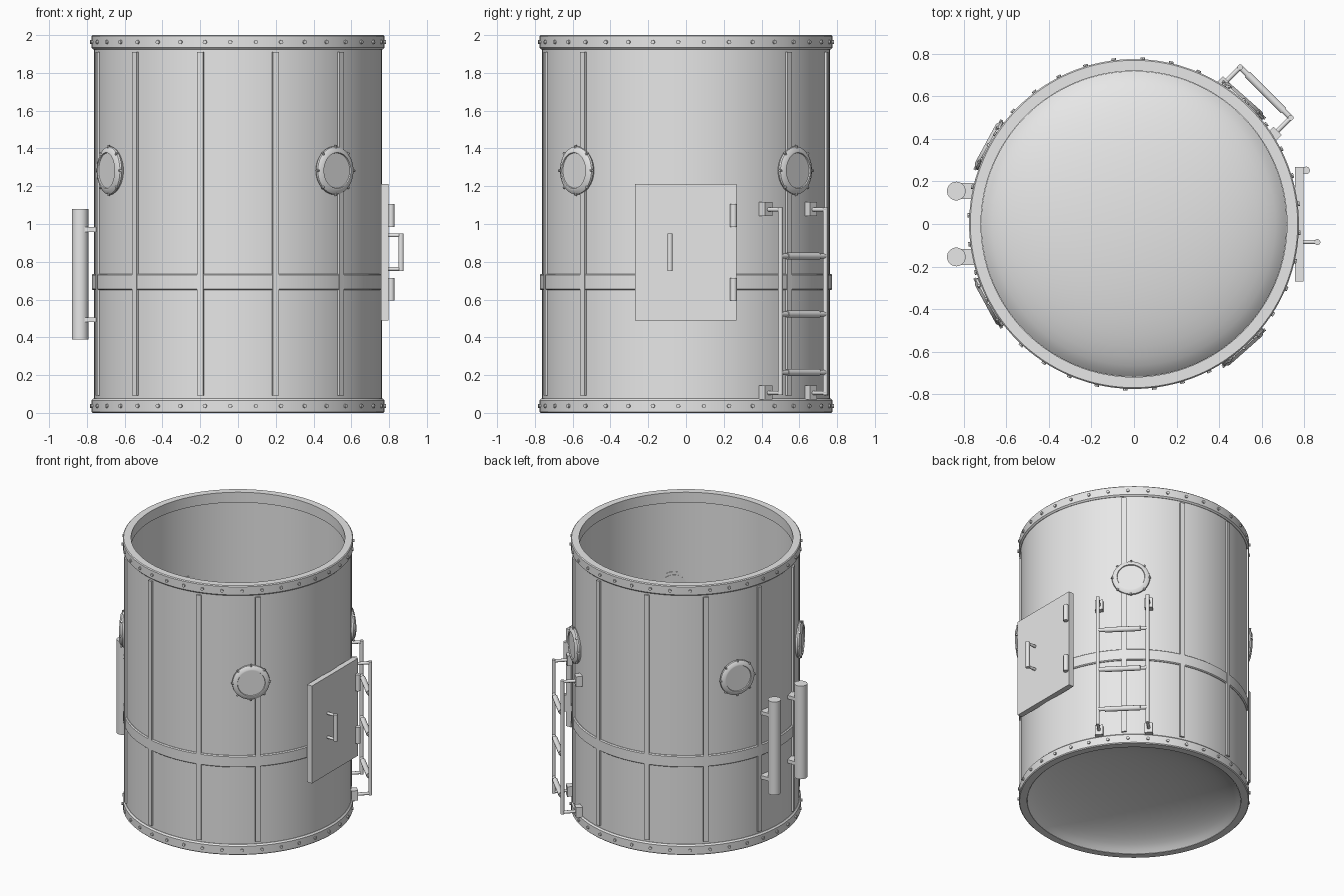
import bpy, bmesh, math
from mathutils import Matrix, Vector

old = bpy.data.objects.get("Cube")
if old:
    bpy.data.objects.remove(old, do_unlink=True)

steel = bpy.data.materials.new("light_grey_steel")
steel.use_nodes = True
GREY = (0.8, 0.8, 0.8, 1)
steel.diffuse_color = GREY
steel.node_tree.nodes["Principled BSDF"].inputs["Base Color"].default_value = GREY


def finish(name, bm):
    bmesh.ops.recalc_face_normals(bm, faces=bm.faces)
    me = bpy.data.meshes.new(name)
    bm.to_mesh(me)
    bm.free()
    me.materials.append(steel)
    ob = bpy.data.objects.new(name, me)
    bpy.context.collection.objects.link(ob)
    bpy.ops.object.select_all(action='DESELECT')
    ob.select_set(True)
    bpy.context.view_layer.objects.active = ob
    bpy.ops.object.shade_smooth_by_angle(angle=math.radians(35))
    return ob


def radial(deg):
    """Local frame on the wall: x outward, y along the wall, z up."""
    return Matrix.Rotation(math.radians(deg), 4, 'Z')


def lathe(bm, profile, segs=128, matrix=Matrix(), closed=True):
    """Revolve (radius, height) points around the local z axis."""
    pts = profile + profile[:1] if closed else profile
    new = bmesh.new()
    vs = [new.verts.new((r, 0, z)) for r, z in pts]
    es = [new.edges.new(p) for p in zip(vs, vs[1:])]
    bmesh.ops.spin(new, geom=vs + es, axis=(0, 0, 1), cent=(0, 0, 0),
                   angle=math.tau, steps=segs, use_duplicate=False)
    bmesh.ops.remove_doubles(new, verts=new.verts, dist=1e-5)
    new.transform(matrix)
    me = bpy.data.meshes.new("tmp")
    new.to_mesh(me)
    new.free()
    bm.from_mesh(me)
    bpy.data.meshes.remove(me)


def box(bm, lo, hi, matrix=Matrix()):
    lo, hi = Vector(lo), Vector(hi)
    m = matrix @ Matrix.Translation((lo + hi) / 2) @ Matrix.Diagonal((*(hi - lo), 1))
    bmesh.ops.create_cube(bm, size=1, matrix=m)


def rod(bm, a, b, r, matrix=Matrix(), segs=16):
    a, b = Vector(a), Vector(b)
    m = (matrix @ Matrix.Translation((a + b) / 2)
         @ (b - a).to_track_quat('Z', 'Y').to_matrix().to_4x4())
    bmesh.ops.create_cone(bm, cap_ends=True, segments=segs, radius1=r, radius2=r,
                          depth=(b - a).length, matrix=m)


# Thin hull wall
bm = bmesh.new()
lathe(bm, [(0.763, 0.03), (0.763, 1.97), (0.752, 1.97), (0.752, 0.03)])
finish("hull_wall", bm)

# Shallow domed floor, springing from the bottom rim
bm = bmesh.new()
arc = [math.radians(12 + a * 6.5) for a in range(13)]
lathe(bm, [(0.735 * math.cos(a), 0.2 * math.sin(a) - 0.04) for a in arc], closed=False)
finish("domed_floor", bm)

# End flanges with bolts
for name, z0, flip in (("bottom", 0, 1), ("top", 2, -1)):
    bm = bmesh.new()
    prof = [(0.72, 0), (0.77, 0), (0.776, 0.006), (0.776, 0.066), (0.766, 0.076), (0.72, 0.076)]
    lathe(bm, [(r, z0 + flip * z) for r, z in prof])
    finish(name + "_flange", bm)
    bm = bmesh.new()
    for i in range(36):
        rod(bm, (0.765, 0, z0 + flip * 0.037), (0.785, 0, z0 + flip * 0.037), 0.011,
            radial(i * 10 - 3), 8)
    finish(name + "_flange_bolts", bm)

# Girth band with chamfered edges
bm = bmesh.new()
lathe(bm, [(0.755, 0.65), (0.767, 0.65), (0.774, 0.656),
           (0.774, 0.73), (0.767, 0.736), (0.755, 0.736)])
finish("girth_band", bm)

# Vertical ribs, left out behind the door
bm = bmesh.new()
for i in range(1, 11):
    box(bm, (0.756, -0.017, 0.093), (0.776, 0.017, 1.91), radial(15 + i * 30))
finish("vertical_ribs", bm)

# Portholes
for i, deg in enumerate((-48.5, 48.5, 151.5, -151.5)):
    face = radial(deg) @ Matrix.Translation((0, 0, 1.283)) @ Matrix.Rotation(math.pi / 2, 4, 'Y')
    bm = bmesh.new()
    lathe(bm, [(0.115, 0.75), (0.128, 0.77), (0.126, 0.78), (0.104, 0.795),
               (0.095, 0.795), (0.092, 0.787), (0.092, 0.75)], 40, face)
    finish(f"porthole_frame_{i}", bm)
    bm = bmesh.new()
    rod(bm, (0, 0, 0.747), (0, 0, 0.788), 0.093, face, 40)
    finish(f"porthole_pane_{i}", bm)
    bm = bmesh.new()
    for k in range(8):
        rod(bm, (0.11, 0, 0.78), (0.134, 0, 0.78), 0.007, face @ radial(k * 45), 8)
    finish(f"porthole_bolts_{i}", bm)

# Door, hinges and handle
bm = bmesh.new()
box(bm, (0.757, -0.27, 0.488), (0.797, 0.268, 1.212))
finish("door", bm)
bm = bmesh.new()
for z in (0.655, 1.045):
    rod(bm, (0.81, 0.252, z - 0.06), (0.81, 0.252, z + 0.06), 0.018)
finish("door_hinges", bm)
bm = bmesh.new()
rod(bm, (0.863, -0.085, 0.752), (0.863, -0.085, 0.95), 0.014)
for z in (0.762, 0.94):
    rod(bm, (0.79, -0.085, z), (0.867, -0.085, z), 0.01)
finish("door_handle", bm)

# Pair of side cylinders on brackets
for name, y in (("front", -0.155), ("back", 0.155)):
    bm = bmesh.new()
    rod(bm, (-0.836, y, 0.388), (-0.836, y, 1.08), 0.044, segs=32)
    finish(name + "_side_cylinder", bm)
    bm = bmesh.new()
    for z in (0.493, 0.97):
        box(bm, (-0.836, y - 0.037, z - 0.013), (-0.74, y + 0.037, z + 0.013))
    finish(name + "_cylinder_brackets", bm)

# Ladder
frame = radial(45)
bm = bmesh.new()
for y in (-0.168, 0.168):
    rod(bm, (0.875, y, 0.095), (0.875, y, 1.087), 0.013, frame)
    for z in (0.106, 1.076):
        rod(bm, (0.77, y, z), (0.882, y, z), 0.011, frame)
finish("ladder_rails", bm)
bm = bmesh.new()
for z in (0.214, 0.523, 0.83):
    rod(bm, (0.875, -0.168, z), (0.875, 0.168, z), 0.013, frame)
    rod(bm, (0.875, -0.12, z), (0.875, 0.12, z), 0.018, frame)
finish("ladder_rungs", bm)
bm = bmesh.new()
for y in (-0.168, 0.168):
    for z in (0.108, 1.08):
        box(bm, (0.742, y - 0.027, z - 0.037), (0.787, y + 0.027, z + 0.037), frame)
finish("ladder_mounts", bm)
